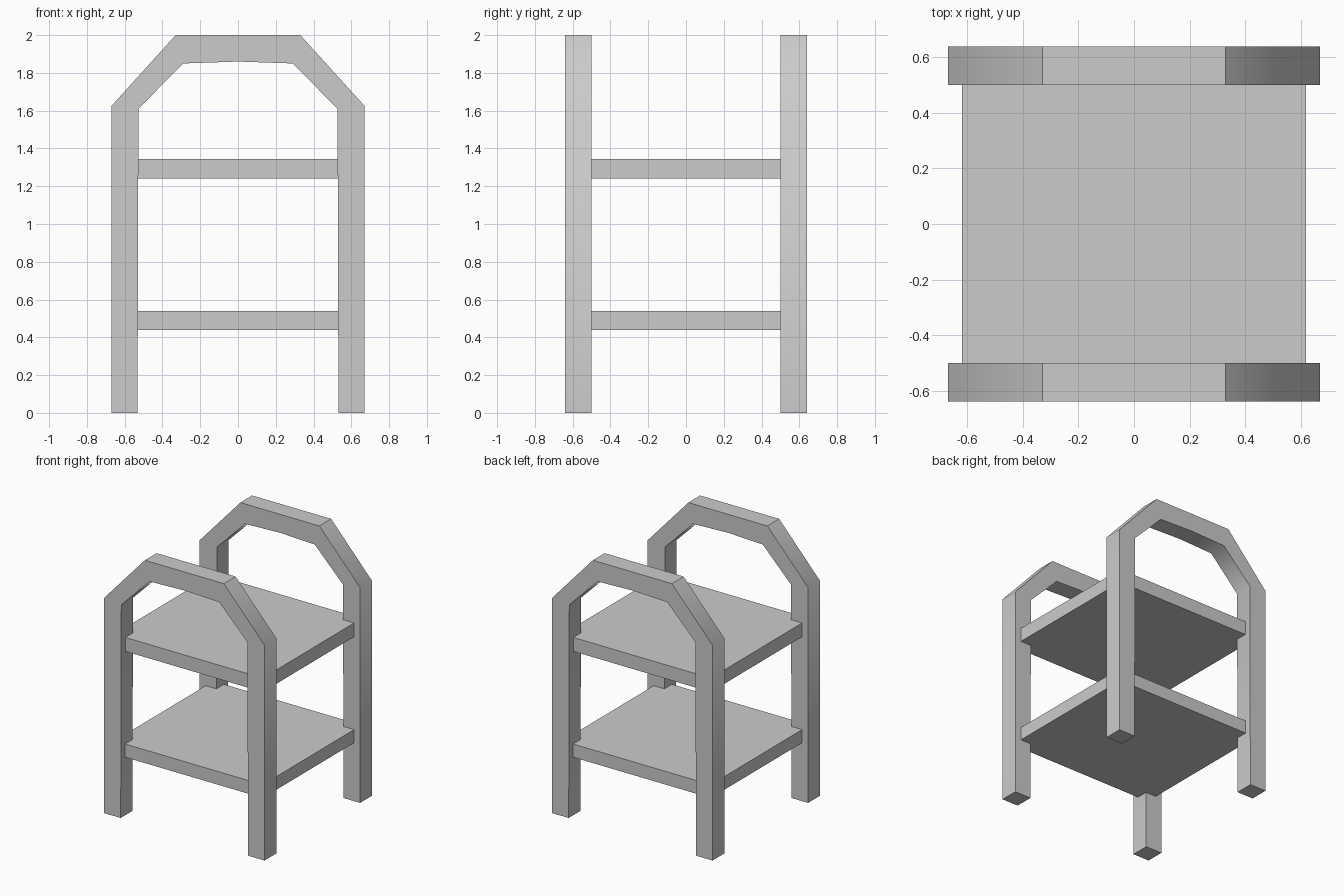
import bpy, math

if "Cube" in bpy.data.objects:
    bpy.data.objects.remove(bpy.data.objects["Cube"])

# Right half of the arch: paired (outer, inner) x,z points from foot to crown
HALF = [((0.67, 0.0), (0.532, 0.0)),
        ((0.67, 1.625), (0.527, 1.61)),
        ((0.33, 2.0), (0.29, 1.85)),
        ((0.0, 2.0), (0.0, 1.86))]


def arch_frame(name, y0, y1):
    """Bent leg-and-handle frame: a square tube section swept along the arch."""
    pairs = HALF + [((-o[0], o[1]), (-i[0], i[1])) for o, i in HALF[-2::-1]]
    verts, faces = [], []
    for (ox, oz), (ix, iz) in pairs:
        verts += [(ox, y0, oz), (ox, y1, oz), (ix, y1, iz), (ix, y0, iz)]
    for s in range(len(pairs) - 1):
        a, b = 4 * s, 4 * s + 4
        for k in range(4):
            n = (k + 1) % 4
            faces.append((a + k, a + n, b + n, b + k))
    last = len(verts) - 4
    faces += [(3, 2, 1, 0), (last, last + 1, last + 2, last + 3)]
    mesh = bpy.data.meshes.new(name)
    mesh.from_pydata(verts, [], faces)
    obj = bpy.data.objects.new(name, mesh)
    bpy.context.collection.objects.link(obj)
    # consistent outward normals, soft bend at the shoulders
    bpy.ops.object.select_all(action='DESELECT')
    obj.select_set(True)
    bpy.context.view_layer.objects.active = obj
    bpy.ops.object.mode_set(mode='EDIT')
    bpy.ops.mesh.select_all(action='SELECT')
    bpy.ops.mesh.normals_make_consistent(inside=False)
    bpy.ops.object.mode_set(mode='OBJECT')
    bpy.ops.object.shade_smooth_by_angle(angle=math.radians(45))


def shelf(name, z0, z1):
    """Flat board let into all four legs."""
    bpy.ops.mesh.primitive_cube_add(size=1, location=(0, 0, (z0 + z1) / 2))
    obj = bpy.context.object
    obj.name = name
    obj.scale = (1.24, 1.18, z1 - z0)
    bpy.ops.object.transform_apply(location=False, rotation=False, scale=True)


# Front and back frames
arch_frame("front_frame", -0.64, -0.50)
arch_frame("back_frame", 0.50, 0.64)

# Two shelves
shelf("lower_shelf", 0.44, 0.54)
shelf("upper_shelf", 1.24, 1.345)
